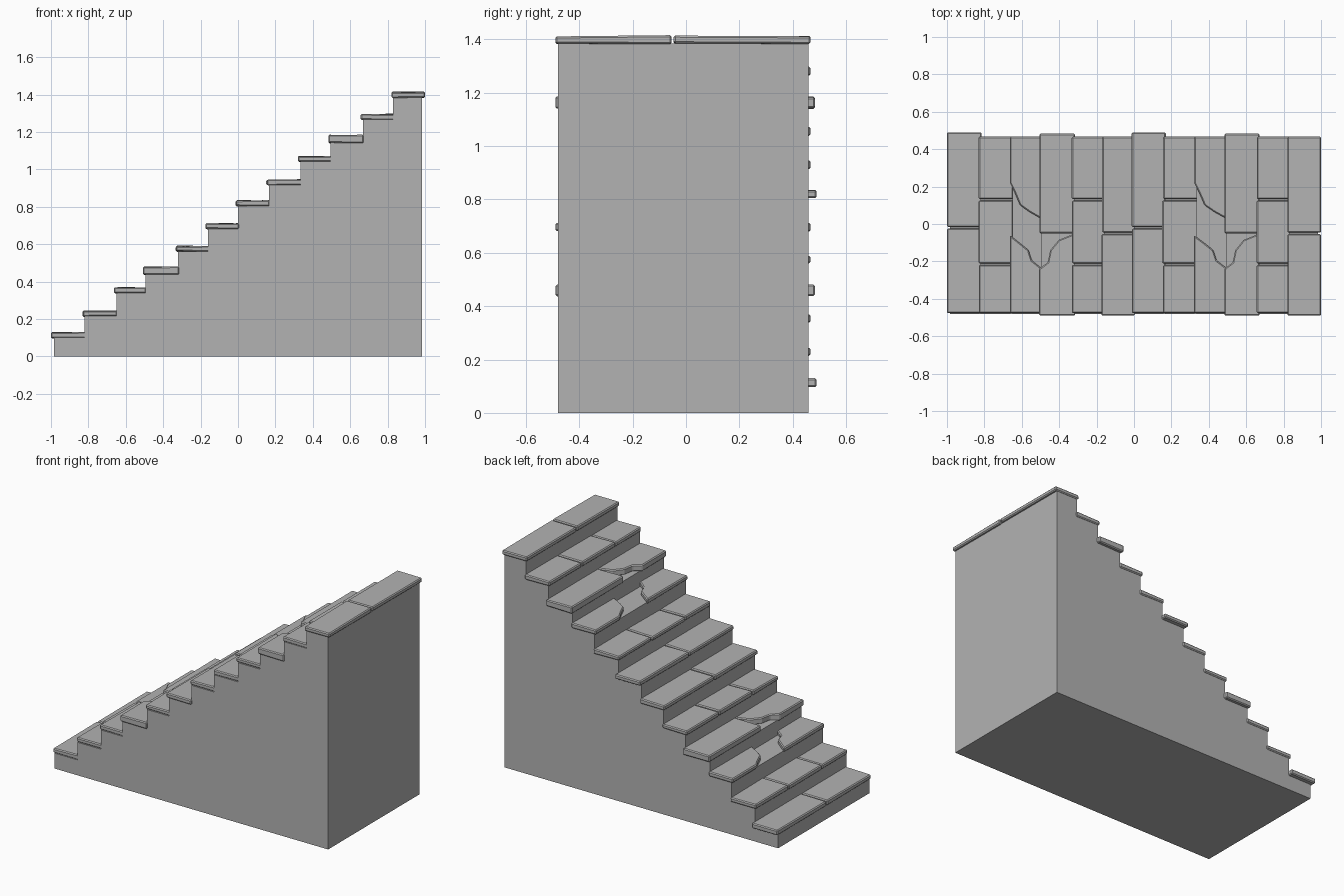
import bpy, bmesh, random

random.seed(4)
old = bpy.data.objects.get("Cube")
if old:
    bpy.data.objects.remove(old)

stone = bpy.data.materials.new("grey stone")
stone.use_nodes = True
GREY = (0.45, 0.45, 0.45, 1)
stone.diffuse_color = GREY
stone.node_tree.nodes["Principled BSDF"].inputs["Base Color"].default_value = GREY

# Left edge and top height of each tread, from bottom to top
NOSE = [-1, -.835, -.665, -.51, -.335, -.175, -.015, .15, .32, .48, .652, .815]
TOP = [.13, .245, .37, .48, .592, .712, .835, .947, 1.072, 1.185, 1.297, 1.415]
OVERHANG = 0.015
GAP = 0.004


def make_prism(name, bottom, top):
    """Closed solid between two matching loops of points."""
    bm = bmesh.new()
    low = [bm.verts.new(p) for p in bottom]
    high = [bm.verts.new(p) for p in top]
    bm.faces.new(low)
    bm.faces.new(high)
    n = len(low)
    for k in range(n):
        j = (k + 1) % n
        bm.faces.new((low[k], low[j], high[j], high[k]))
    bmesh.ops.recalc_face_normals(bm, faces=bm.faces)
    mesh = bpy.data.meshes.new(name)
    bm.to_mesh(mesh)
    bm.free()
    mesh.materials.append(stone)
    obj = bpy.data.objects.new(name, mesh)
    bpy.context.collection.objects.link(obj)
    return obj


def thickness(i):
    return 0.042 if i % 6 == 3 else 0.03


def make_slab(i, part, outline):
    """Worn paving slab with chipped arrises; outline is in x, y."""
    top, thick = TOP[i], thickness(i)
    wear = lambda: random.uniform(-0.004, 0.001)
    low = [(x, y, top - thick + wear()) for x, y in outline]
    high = [(x, y, top + wear()) for x, y in outline]
    obj = make_prism(f"tread_{i + 1}_slab_{part}", low, high)
    bevel = obj.modifiers.new("worn edges", "BEVEL")
    bevel.width = 0.006
    bevel.segments = 1
    bevel.limit_method = "ANGLE"


# Solid stair body with stepped profile
profile = [(0.985, 0), (-0.985, 0)]
for i in range(12):
    z = TOP[i] - thickness(i)
    right = NOSE[i + 1] + OVERHANG if i < 11 else 0.985
    profile += [(NOSE[i] + OVERHANG, z), (right, z)]
make_prism("stair_body", [(x, -0.48, z) for x, z in profile],
           [(x, 0.46, z) for x, z in profile])

# Broken edges, as (fraction of tread depth, y) from nose to back
CRACK = [(0, .22), (.15, .17), (.32, .1), (.6, .065), (1, .025)]
LOWER_BREAK = [(0, -.06), (.3, -.1), (.58, -.14), (.68, -.195), (1, -.24)]
UPPER_BREAK = [(0, -.24), (.25, -.205), (.32, -.14), (.55, -.085), (1, -.05)]


def straight(y):
    return [(0, y), (1, y)]


def joints(i):
    """Pairs of facing edges where the slabs of a tread part."""
    kind = i % 6
    if kind == 2:
        return [(CRACK, LOWER_BREAK)]
    if kind == 3:
        return [(straight(-.05), UPPER_BREAK)]
    ys = {0: [-.02], 1: [.13, -.215], 4: [.13, -.215], 5: [-.05]}[kind]
    return [(straight(y + GAP), straight(y - GAP)) for y in ys]


# Tread slabs, from the back end to the front end
for i in range(12):
    left = NOSE[i]
    right = NOSE[i + 1] + 0.02 if i < 11 else 1.0
    back = {0: .49, 3: .483}.get(i % 6, .467)
    front = -.49 if i % 6 in (3, 5) else -.477
    edges = [straight(back)]
    for a, b in joints(i):
        edges += [a, b]
    edges.append(straight(front))
    for part in range(len(edges) // 2):
        far, near = edges[2 * part], edges[2 * part + 1]
        loop = list(near) + list(reversed(far))
        shift = random.uniform(0, 0.006)
        make_slab(i, part + 1, [(left + (shift if f == 0 and i else 0) + f * (right - left), y)
                                for f, y in loop])
